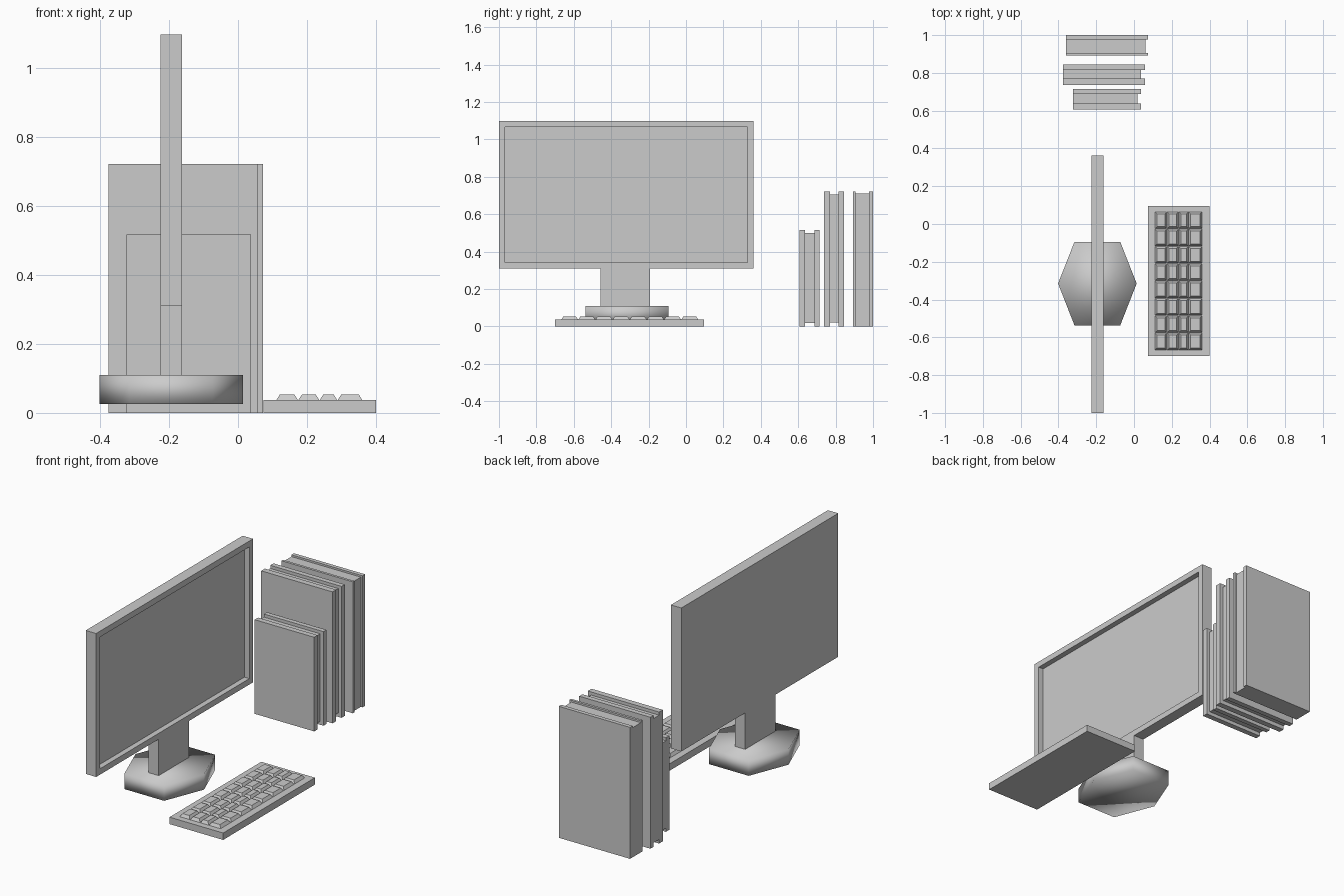
import bpy, bmesh

if "Cube" in bpy.data.objects:
    bpy.data.objects.remove(bpy.data.objects["Cube"])


def finish(name, bm):
    bmesh.ops.recalc_face_normals(bm, faces=bm.faces)
    mesh = bpy.data.meshes.new(name)
    bm.to_mesh(mesh)
    bm.free()
    obj = bpy.data.objects.new(name, mesh)
    bpy.context.collection.objects.link(obj)
    return obj


def add_box(bm, x, y, z, taper=0.0):
    """Box from (min, max) ranges; taper pulls the top face inwards."""
    rings = []
    for h, t in ((z[0], 0), (z[1], taper)):
        rings.append([bm.verts.new((px, py, h)) for px, py in (
            (x[0] + t, y[0] + t), (x[1] - t, y[0] + t),
            (x[1] - t, y[1] - t), (x[0] + t, y[1] - t))])
    low, top = rings
    faces = [bm.faces.new(low[::-1]), bm.faces.new(top)]
    for i in range(4):
        j = (i + 1) % 4
        faces.append(bm.faces.new((low[i], low[j], top[j], top[i])))
    return faces


MON_X = (-0.225, -0.162)

# Monitor panel with the screen recessed into its +x face
bm = bmesh.new()
faces = add_box(bm, MON_X, (-1.0, 0.362), (0.31, 1.098))
bm.normal_update()
front = max(faces, key=lambda f: f.calc_center_median().x)
bmesh.ops.inset_region(bm, faces=[front], thickness=0.046)
walls = bmesh.ops.extrude_discrete_faces(bm, faces=[front])
bmesh.ops.translate(bm, verts=walls["faces"][0].verts, vec=(-0.03, 0, 0))
finish("monitor", bm)

# Monitor neck
bm = bmesh.new()
add_box(bm, MON_X, (-0.457, -0.192), (0.10, 0.31))
finish("monitor_neck", bm)

# Six-sided smooth-shaded foot
bm = bmesh.new()
hexagon = [(-0.402, -0.315), (-0.315, -0.537), (-0.073, -0.537),
           (0.014, -0.315), (-0.073, -0.094), (-0.315, -0.094)]
base = bm.faces.new([bm.verts.new((x, y, 0.026)) for x, y in hexagon])
ext = bmesh.ops.extrude_face_region(bm, geom=[base], use_keep_orig=True)
bmesh.ops.translate(bm, vec=(0, 0, 0.084), verts=[
    v for v in ext["geom"] if isinstance(v, bmesh.types.BMVert)])
foot = finish("monitor_foot", bm)
for p in foot.data.polygons:
    p.use_smooth = True

# Keyboard tray
bm = bmesh.new()
add_box(bm, (0.074, 0.40), (-0.70, 0.096), (0, 0.038))
finish("keyboard_tray", bm)

# Tapered keys: four columns by eight rows
bm = bmesh.new()
columns = [(0.111, 0.174), (0.175, 0.236), (0.237, 0.288), (0.289, 0.361)]
rows, y0, y1 = 8, -0.668, 0.066
pitch = (y1 - y0) / rows
for r in range(rows):
    for col in columns:
        y = y0 + r * pitch
        add_box(bm, col, (y + 0.001, y + pitch - 0.001), (0.037, 0.054), 0.011)
finish("keys", bm)


def book(name, x, y, height, inner_y, page_x, page_z):
    """Two covers with a recessed page block, flush at the -x spine."""
    bm = bmesh.new()
    add_box(bm, x, (y[0], inner_y[0]), (0, height))
    add_box(bm, x, (inner_y[1], y[1]), (0, height))
    add_box(bm, (x[0], page_x), inner_y, page_z)
    finish(name, bm)


# Row of standing books
book("small_book", (-0.324, 0.038), (0.607, 0.714), 0.517,
     (0.637, 0.688), 0.018, (0.02, 0.50))
book("middle_book", (-0.375, 0.058), (0.737, 0.844), 0.722,
     (0.769, 0.816), 0.038, (0.022, 0.705))
book("large_book", (-0.36, 0.073), (0.892, 1.0), 0.722,
     (0.906, 0.978), 0.062, (0.0, 0.712))
